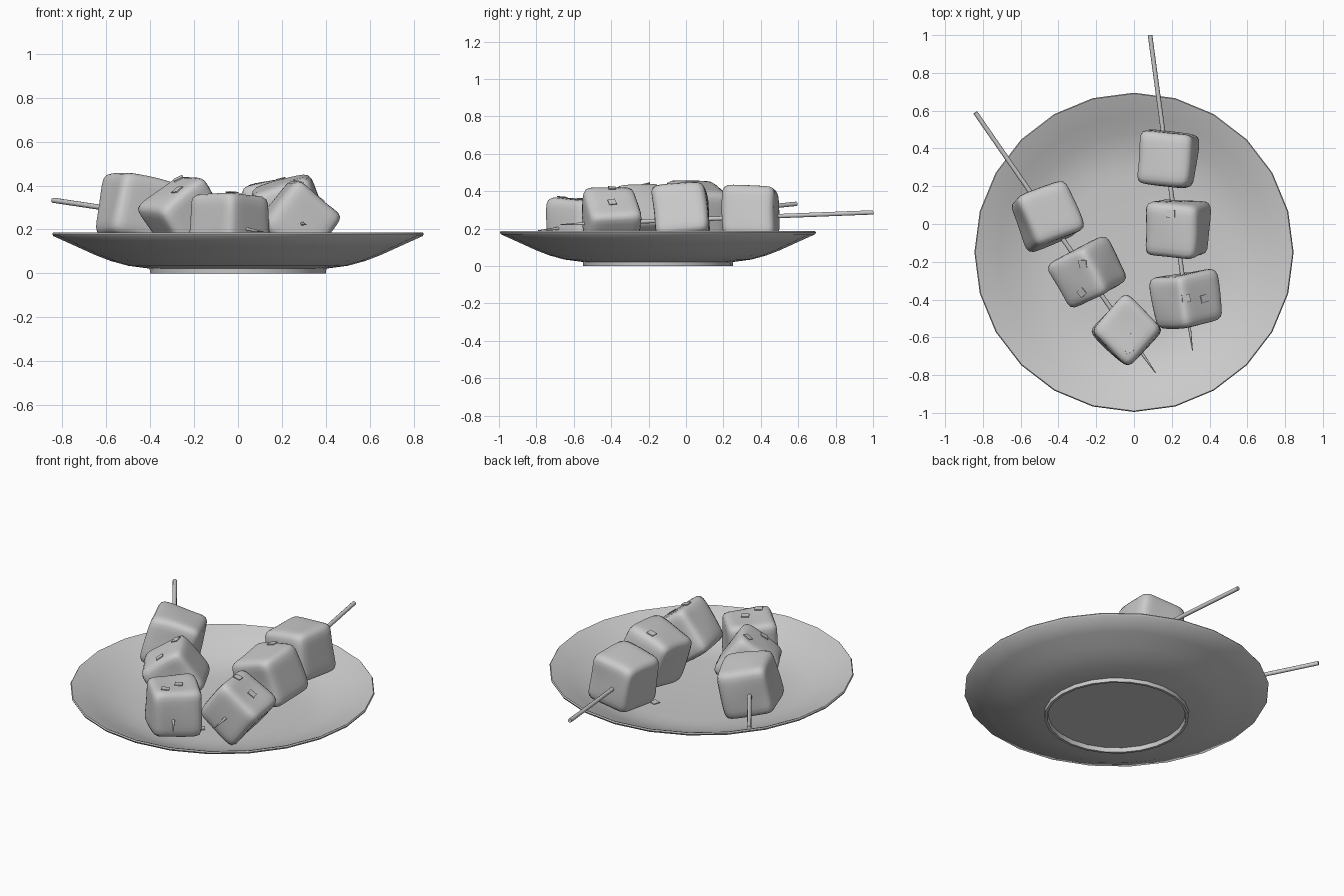
import bpy, bmesh, math, random
from mathutils import Vector, Matrix, Euler
from mathutils.bvhtree import BVHTree

if "Cube" in bpy.data.objects:
    bpy.data.objects.remove(bpy.data.objects["Cube"])

random.seed(4)
grey = bpy.data.materials.new("plain grey")
grey.diffuse_color = (0.6, 0.6, 0.6, 1)
grey.use_nodes = True
grey.node_tree.nodes["Principled BSDF"].inputs["Base Color"].default_value = grey.diffuse_color
trees = []


def finish(name, bm, smooth=None):
    bmesh.ops.recalc_face_normals(bm, faces=bm.faces)
    me = bpy.data.meshes.new(name)
    bm.to_mesh(me)
    ob = bpy.data.objects.new(name, me)
    bpy.context.collection.objects.link(ob)
    me.materials.append(grey)
    if smooth:
        bpy.ops.object.select_all(action='DESELECT')
        ob.select_set(True)
        bpy.context.view_layer.objects.active = ob
        bpy.ops.object.shade_smooth_by_angle(angle=math.radians(smooth))
    return bm


def lathe(profile, sides, matrix):
    """Turn an (r, z) profile around local z."""
    bm = bmesh.new()
    rings = []
    for r, z in profile:
        if r == 0:
            rings.append([bm.verts.new((0, 0, z))] * sides)
        else:
            rings.append([bm.verts.new((r * math.cos(i * math.tau / sides),
                                        r * math.sin(i * math.tau / sides), z))
                          for i in range(sides)])
    for a, b in zip(rings, rings[1:]):
        for i in range(sides):
            j = (i + 1) % sides
            quad = list(dict.fromkeys((a[i], a[j], b[j], b[i])))
            bm.faces.new(quad)
    bm.transform(matrix)
    return bm


# plate with a foot ring
plate = [(0, 0.025), (0.38, 0.025), (0.385, 0), (0.40, 0), (0.402, 0.022),
         (0.50, 0.035), (0.58, 0.057), (0.65, 0.084), (0.74, 0.125),
         (0.84, 0.17), (0.845, 0.18), (0.84, 0.187), (0.825, 0.182),
         (0.72, 0.135), (0.63, 0.096), (0.55, 0.07), (0.47, 0.057),
         (0.40, 0.052), (0, 0.05)]
bm = finish("plate", lathe(plate, 24, Matrix.Translation((0, -0.15, 0))), 40)
trees.append(BVHTree.FromBMesh(bm))


# pointed skewers
def skewer(name, start, end):
    start, end = Vector(start), Vector(end)
    d = end - start
    L = d.length
    m = Matrix.Translation(start) @ d.to_track_quat('Z', 'Y').to_matrix().to_4x4()
    finish(name, lathe([(0, 0), (0.012, 0), (0.012, L - 0.2), (0.002, L), (0, L)], 10, m), 40)


skewer("left_skewer", (-0.84, 0.59, 0.333), (0.115, -0.79, 0.19))
skewer("right_skewer", (0.085, 1.0, 0.287), (0.31, -0.67, 0.222))


# soft rounded cubes threaded on the skewers
def chunk(name, loc, half, yaw, roll, pitch=0):
    bm = bmesh.new()
    bmesh.ops.create_cube(bm, size=2)
    bmesh.ops.subdivide_edges(bm, edges=bm.edges[:], cuts=9, use_grid_fill=True)
    ph = [random.uniform(0, 6) for _ in range(3)]
    n = 8
    for v in bm.verts:
        p = v.co.copy()
        p = p / sum(abs(c) ** n for c in p) ** (1 / n)
        wob = Vector([math.sin(2.2 * p[(i + 1) % 3] + 1.3 * p[(i + 2) % 3] + ph[i])
                      for i in range(3)]) * 0.03
        v.co = (p + wob) * half
    rot = (Matrix.Rotation(math.radians(yaw), 4, 'Z') @ Matrix.Rotation(math.radians(pitch), 4, 'X')
           @ Matrix.Rotation(math.radians(roll), 4, 'Y'))
    bm.transform(Matrix.Translation(loc) @ rot)
    finish(name, bm, 60)
    trees.append(BVHTree.FromBMesh(bm))


chunk("left_cube_back", (-0.46, 0.043, 0.29), 0.146, 22, 13, -3)
chunk("left_cube_middle", (-0.245, -0.257, 0.262), 0.138, 28, -36, 3)
chunk("left_cube_front", (-0.04, -0.563, 0.222), 0.14, 47, 2)
chunk("right_cube_back", (0.178, 0.345, 0.278), 0.143, -6, -8)
chunk("right_cube_middle", (0.23, -0.025, 0.275), 0.145, -2, -17, 7)
chunk("right_cube_front", (0.277, -0.4, 0.24), 0.14, 9, 38, 3)


# thin square seasoning flakes, dropped onto whatever lies below
flakes = [(-0.27, -0.21, 0), (-0.275, -0.362, 40), (-0.012, -0.555, 30),
          (-0.028, -0.662, 30), (0.195, 0.055, 0), (0.275, -0.395, 5),
          (0.37, -0.395, 15), (0.125, 0.125, -20), (0.045, -0.42, 35)]
for k, (x, y, ang) in enumerate(flakes):
    hits = [t.ray_cast(Vector((x, y, 2)), Vector((0, 0, -1))) for t in trees]
    co, no = max(((h[0], h[1]) for h in hits if h[0]), key=lambda h: h[0].z)
    if no.z < 0:
        no = -no
    tilt = Vector((0, 0, 1)).rotation_difference(no).to_matrix().to_4x4()
    bm = bmesh.new()
    bmesh.ops.create_cube(bm, size=1)
    bm.transform(Matrix.Translation(co + no * 0.004) @ tilt
                 @ Matrix.Rotation(math.radians(ang), 4, 'Z')
                 @ Matrix.Diagonal((0.044, 0.04, 0.005, 1)))
    finish("flake_%d" % (k + 1), bm)
